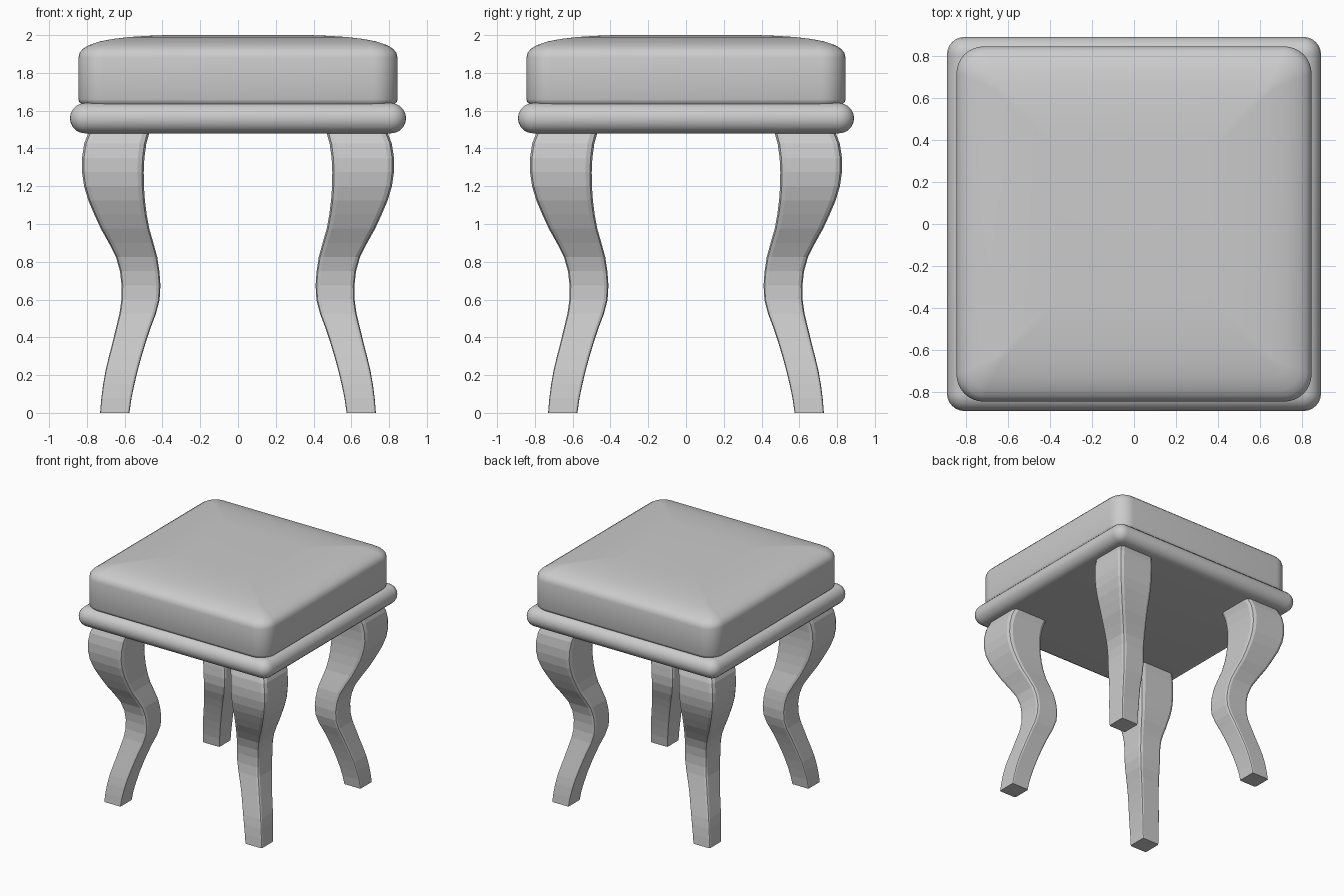
import bpy, bmesh, math

if "Cube" in bpy.data.objects:
    bpy.data.objects.remove(bpy.data.objects["Cube"])

grey = bpy.data.materials.new("light grey")
grey.diffuse_color = (0.6, 0.6, 0.6, 1)
grey.use_nodes = True
grey.node_tree.nodes["Principled BSDF"].inputs["Base Color"].default_value = grey.diffuse_color


def rounded_square(cx, cy, half, r, z, n):
    """Ring of points: square with rounded corners, n steps per corner."""
    pts = []
    for k in range(4):
        a0 = k * math.pi / 2
        sx = 1 if k in (0, 3) else -1
        sy = 1 if k in (0, 1) else -1
        for i in range(n + 1):
            a = a0 + math.pi / 2 * i / n
            pts.append((cx + sx * (half - r) + r * math.cos(a),
                        cy + sy * (half - r) + r * math.sin(a), z))
    return pts


def loft(name, rings, smooth):
    """Skin a stack of rings and cap both ends."""
    bm = bmesh.new()
    loops = [[bm.verts.new(p) for p in ring] for ring in rings]
    n = len(loops[0])
    for a, b in zip(loops, loops[1:]):
        for i in range(n):
            j = (i + 1) % n
            bm.faces.new((a[i], a[j], b[j], b[i]))
    bm.faces.new(loops[0][::-1])
    bm.faces.new(loops[-1])
    bmesh.ops.recalc_face_normals(bm, faces=bm.faces)
    me = bpy.data.meshes.new(name)
    bm.to_mesh(me)
    bm.free()
    me.materials.append(grey)
    ob = bpy.data.objects.new(name, me)
    bpy.context.collection.objects.link(ob)
    if smooth:
        bpy.ops.object.select_all(action='DESELECT')
        ob.select_set(True)
        bpy.context.view_layer.objects.active = ob
        bpy.ops.object.shade_smooth_by_angle(angle=math.radians(35))
    return ob


def spline(vals, t):
    """Catmull-Rom through evenly spaced values."""
    i = min(int(t), len(vals) - 2)
    f = t - i
    p1, p2 = vals[i], vals[i + 1]
    p0 = vals[max(i - 1, 0)]
    p3 = vals[min(i + 2, len(vals) - 1)]
    return p1 + 0.5 * f * (p2 - p0 + f * (2 * p0 - 5 * p1 + 4 * p2 - p3
                                          + f * (3 * (p1 - p2) + p3 - p0)))


# Domed cushion: (half width, height) profile
cushion = [(0.825, 1.63), (0.84, 1.645), (0.845, 1.66), (0.845, 1.88), (0.838, 1.908),
           (0.82, 1.928), (0.79, 1.947), (0.73, 1.967), (0.66, 1.98),
           (0.575, 1.99), (0.48, 1.996), (0.38, 2.0)]
loft("cushion", [rounded_square(0, 0, h, max(0.02, 0.13 - (0.845 - h) * 0.6), z, 8)
                 for h, z in cushion], True)

# Half-round seat rim
rim = []
for i in range(11):
    a = -math.pi / 2 + math.pi * i / 10
    d = 0.08 * math.cos(a)
    rim.append(rounded_square(0, 0, 0.81 + d, 0.004 + d, 1.56 + 0.08 * math.sin(a), 6))
loft("seat_rim", rim, True)

# Curved legs: outer and inner edge every 0.2 in height
outer = [0.73, 0.706, 0.658, 0.617, 0.637, 0.738, 0.815, 0.82, 0.75]
inner = [0.575, 0.537, 0.48, 0.415, 0.423, 0.475, 0.498, 0.49, 0.44]
for name, sx, sy in (("front_left_leg", -1, -1), ("front_right_leg", 1, -1),
                     ("back_left_leg", -1, 1), ("back_right_leg", 1, 1)):
    rings = []
    for i in range(21):
        z = 1.5 * i / 20
        o, n = spline(outer, z / 0.2), spline(inner, z / 0.2)
        c = (o + n) / 2
        rings.append(rounded_square(sx * c, sy * c, (o - n) / 2, 0.01 + 0.018 * z, z, 2))
    loft(name, rings, False)
